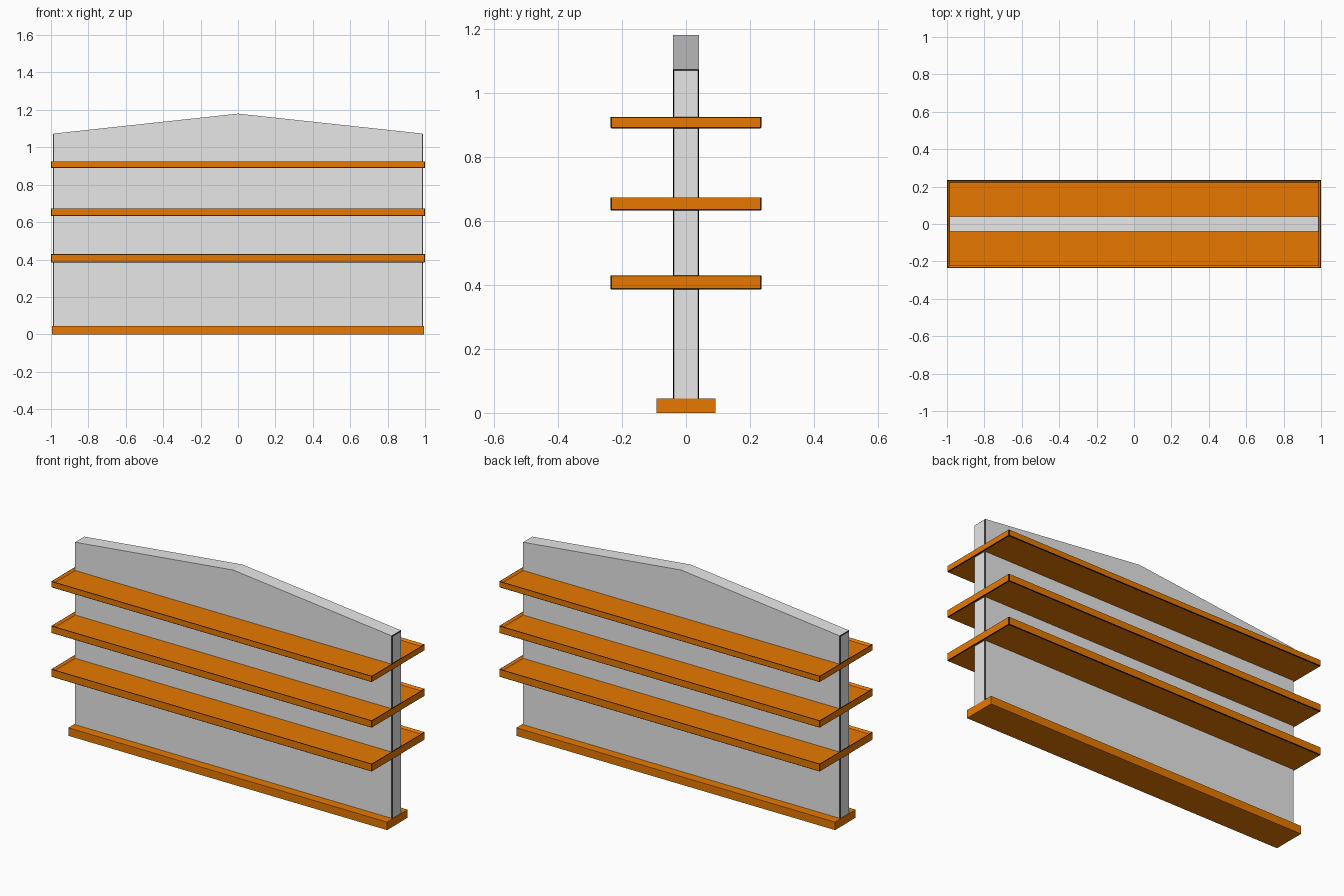
import bpy, bmesh

if "Cube" in bpy.data.objects:
    bpy.data.objects.remove(bpy.data.objects["Cube"])


def material(name, rgb):
    m = bpy.data.materials.new(name)
    m.diffuse_color = (*rgb, 1.0)
    m.use_nodes = True
    m.node_tree.nodes["Principled BSDF"].inputs["Base Color"].default_value = m.diffuse_color
    return m


ORANGE = material("orange", (0.8, 0.19, 0.0))
WHITE = material("off_white", (0.8, 0.8, 0.8))
BLACK = material("black_trim", (0.0, 0.0, 0.0))


def trim(bm, edges, width=0.003):
    """Thin black chamfer along the chosen edges."""
    bmesh.ops.bevel(bm, geom=edges, offset=width, segments=1, affect='EDGES', material=1)


def finish(bm, name, mat):
    mesh = bpy.data.meshes.new(name)
    bm.to_mesh(mesh)
    bm.free()
    mesh.materials.append(mat)
    mesh.materials.append(BLACK)
    ob = bpy.data.objects.new(name, mesh)
    bpy.context.collection.objects.link(ob)
    return ob


def tray(name, hx, hy, z0, z1, rim=0.0, depth=0.0):
    """Box with an optional recessed top, raised rim and black edge trim."""
    bm = bmesh.new()
    bmesh.ops.create_cube(bm, size=1)
    for v in bm.verts:
        v.co = (v.co.x * 2 * hx, v.co.y * 2 * hy, z0 + (v.co.z + 0.5) * (z1 - z0))
    bm.normal_update()
    if rim:
        outer = list(bm.edges)
        top = max(bm.faces, key=lambda f: f.calc_center_median().z)
        bmesh.ops.inset_region(bm, faces=[top], thickness=rim)
        # the step down to the recessed floor
        bmesh.ops.translate(bm, verts=list(top.verts), vec=(0, 0, -depth))
        bmesh.ops.recalc_face_normals(bm, faces=bm.faces)
        trim(bm, outer)
    return finish(bm, name, ORANGE)


# centre panel with a low gabled top and trimmed ends
bm = bmesh.new()
outline = [(-0.99, 0.02), (0.99, 0.02), (0.99, 1.073), (0, 1.18), (-0.99, 1.073)]
face = bm.faces.new([bm.verts.new((x, -0.041, z)) for x, z in outline])
ext = bmesh.ops.extrude_face_region(bm, geom=[face])
bmesh.ops.translate(bm, vec=(0, 0.082, 0),
                    verts=[g for g in ext["geom"] if isinstance(g, bmesh.types.BMVert)])
bmesh.ops.recalc_face_normals(bm, faces=bm.faces)
trim(bm, [e for e in bm.edges if abs(e.verts[0].co.x - e.verts[1].co.x) < 0.01
          and abs(e.verts[0].co.x) > 0.9])
finish(bm, "centre_panel", WHITE)

# foot plinth
tray("base_plinth", 0.994, 0.092, 0.0, 0.045)

# three rimmed shelves passing through the panel
for name, z0, z1 in (("lower_shelf", 0.385, 0.431),
                     ("middle_shelf", 0.632, 0.675),
                     ("upper_shelf", 0.889, 0.926)):
    tray(name, 1.0, 0.236, z0, z1, rim=0.02, depth=0.012)
